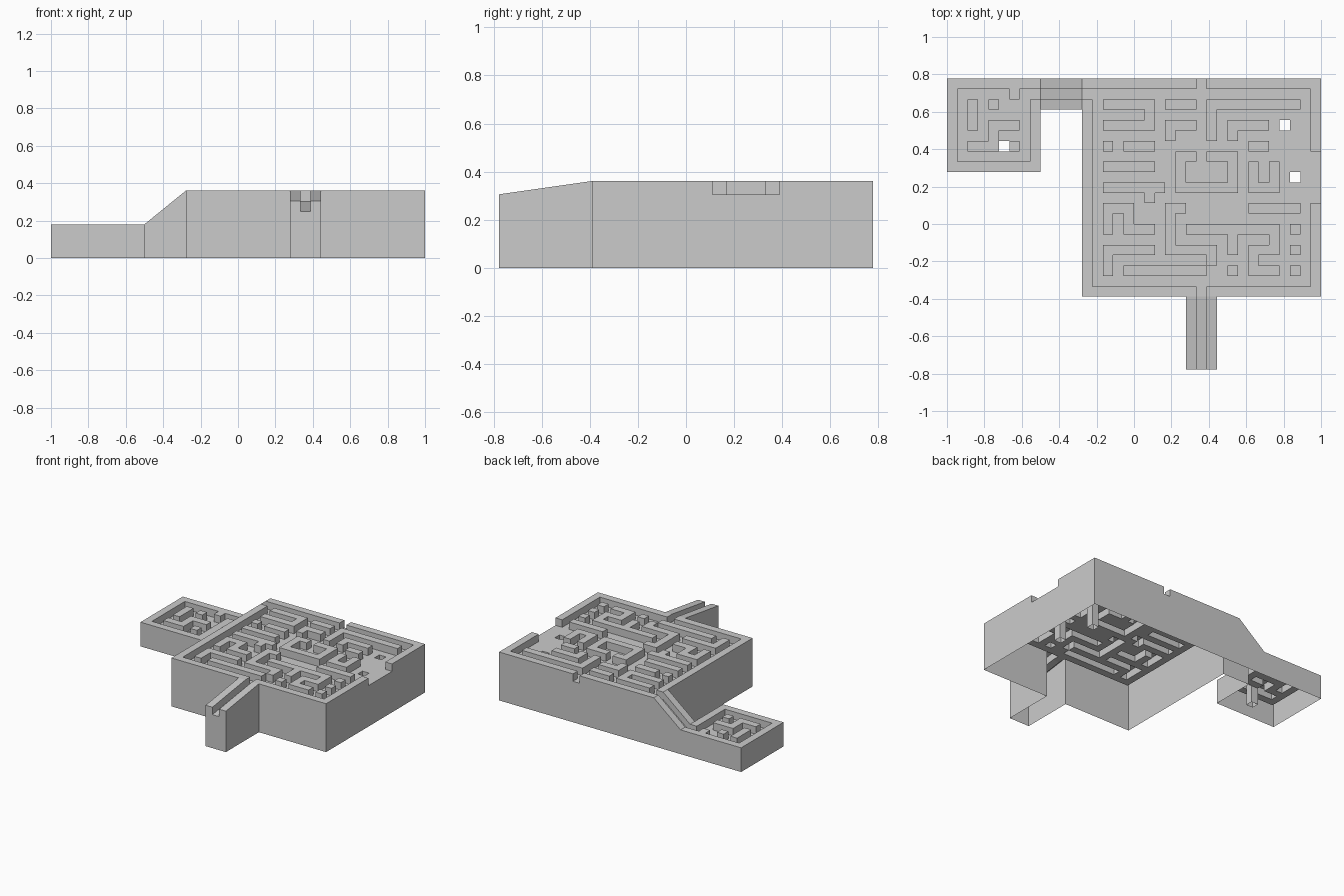
import bpy, bmesh

if "Cube" in bpy.data.objects:
    bpy.data.objects.remove(bpy.data.objects["Cube"])

S = 2 / 36                 # cell size; the plan is 36 x 28 cells, row 0 at the back
WALL_H = S                 # wall blocks are cubes
LOW, HIGH, END = 0.125, 0.3056, 0.25   # floor levels: small court, main court, ramp foot

cells = {}                 # (column, row) -> 'wall', 'floor' or 'shaft'


def fill(kind, c, r, w=1, h=1):
    for i in range(w):
        for j in range(h):
            cells[c + i, r + j] = kind


def court(c, r, w, h):
    """Floor with a wall all round."""
    fill('wall', c, r, w, h)
    fill('floor', c + 1, r + 1, w - 2, h - 2)


def across(c0, r, *runs):
    """Wall runs along one row, as (first column, length)."""
    for c, n in runs:
        fill('wall', c0 + c, r, n)


def along(c0, c, *runs):
    """Wall runs along one column, as (first row, length)."""
    for r, n in runs:
        fill('wall', c0 + c, r, 1, n)


# Small court
court(0, 0, 9, 9)
along(0, 2, (2, 3))
along(0, 4, (2, 1), (4, 3))
along(0, 6, (1, 1))
across(0, 4, (4, 3))
across(0, 6, (2, 3), (6, 1))
fill('shaft', 5, 6)

# Main court, maze walls running across
M = 13
court(M, 0, 23, 21)
across(M, 2, (2, 5), (8, 3), (12, 9))
across(M, 4, (2, 5), (8, 3), (14, 4))
across(M, 6, (2, 1), (4, 3), (16, 2))
across(M, 7, (9, 2), (12, 3))
across(M, 8, (2, 5))
across(M, 10, (2, 6), (9, 6), (16, 3))
across(M, 12, (2, 3), (8, 2), (16, 5))
across(M, 14, (4, 3), (10, 9), (20, 1))
across(M, 16, (2, 5), (8, 5), (16, 3), (20, 1))
across(M, 18, (4, 8), (14, 1), (16, 3), (20, 1))
# Main court, maze walls running front to back
along(M, 2, (12, 3), (17, 2))
along(M, 4, (13, 1))
along(M, 6, (3, 1), (11, 1))
along(M, 8, (5, 1), (12, 5))
along(M, 9, (7, 4))
along(M, 12, (2, 4), (17, 1))
along(M, 14, (4, 2), (7, 4), (15, 2))
along(M, 16, (8, 3), (17, 1))
along(M, 18, (8, 3), (15, 1))
# Shafts
fill('shaft', M + 19, 4)
fill('shaft', M + 20, 9)

# Bridge and front ramp, each a corridor between two walls
fill('wall', 9, 0, 4, 3)
fill('wall', 23, 21, 3, 7)
fill('floor', 24, 20, 1, 8)
# Gateways: bridge corridor, back notch, open right side
fill('floor', 8, 1, 6)
fill('floor', 24, 0)
fill('floor', 35, 7, 1, 5)


def floor_z(c, r):
    """Floor height at a grid corner, including both slopes."""
    t = min(max((c - 9) / 4, 0), 1)
    u = min(max((r - 21) / 7, 0), 1)
    return LOW + (HIGH - LOW) * t - (HIGH - END) * u


def point(corner, z):
    return (-1 + corner[0] * S, 14 * S - corner[1] * S, z)


meshes = {n: bmesh.new() for n in ("maze_floor", "wall_blocks", "foundation_sides")}


def quad(name, pts):
    bm = meshes[name]
    bm.faces.new([bm.verts.new(p) for p in pts])


for (c, r), kind in cells.items():
    if kind == 'shaft':
        continue
    is_wall = kind == 'wall'
    ring = [(c, r + 1), (c + 1, r + 1), (c + 1, r), (c, r)]
    sides = [(c, r + 1), (c + 1, r), (c, r - 1), (c - 1, r)]
    # top of the block or floor tile
    quad("wall_blocks" if is_wall else "maze_floor",
         [point(k, floor_z(*k) + WALL_H * is_wall) for k in ring])
    for i, side in enumerate(sides):
        p, q = ring[i], ring[(i + 1) % 4]
        zp, zq = floor_z(*p), floor_z(*q)
        other = cells.get(side)
        # exposed block side
        if is_wall and other != 'wall':
            quad("wall_blocks", [point(p, zp), point(q, zq),
                                 point(q, zq + WALL_H), point(p, zp + WALL_H)])
        # outer skirt or shaft lining down to the ground
        if other in (None, 'shaft'):
            quad("foundation_sides", [point(p, 0), point(q, 0), point(q, zq), point(p, zp)])

for name, bm in meshes.items():
    bmesh.ops.remove_doubles(bm, verts=bm.verts, dist=1e-5)
    if name == "foundation_sides":
        bmesh.ops.dissolve_limit(bm, angle_limit=0.01, verts=bm.verts, edges=bm.edges)
    me = bpy.data.meshes.new(name)
    bm.to_mesh(me)
    bm.free()
    bpy.context.collection.objects.link(bpy.data.objects.new(name, me))
